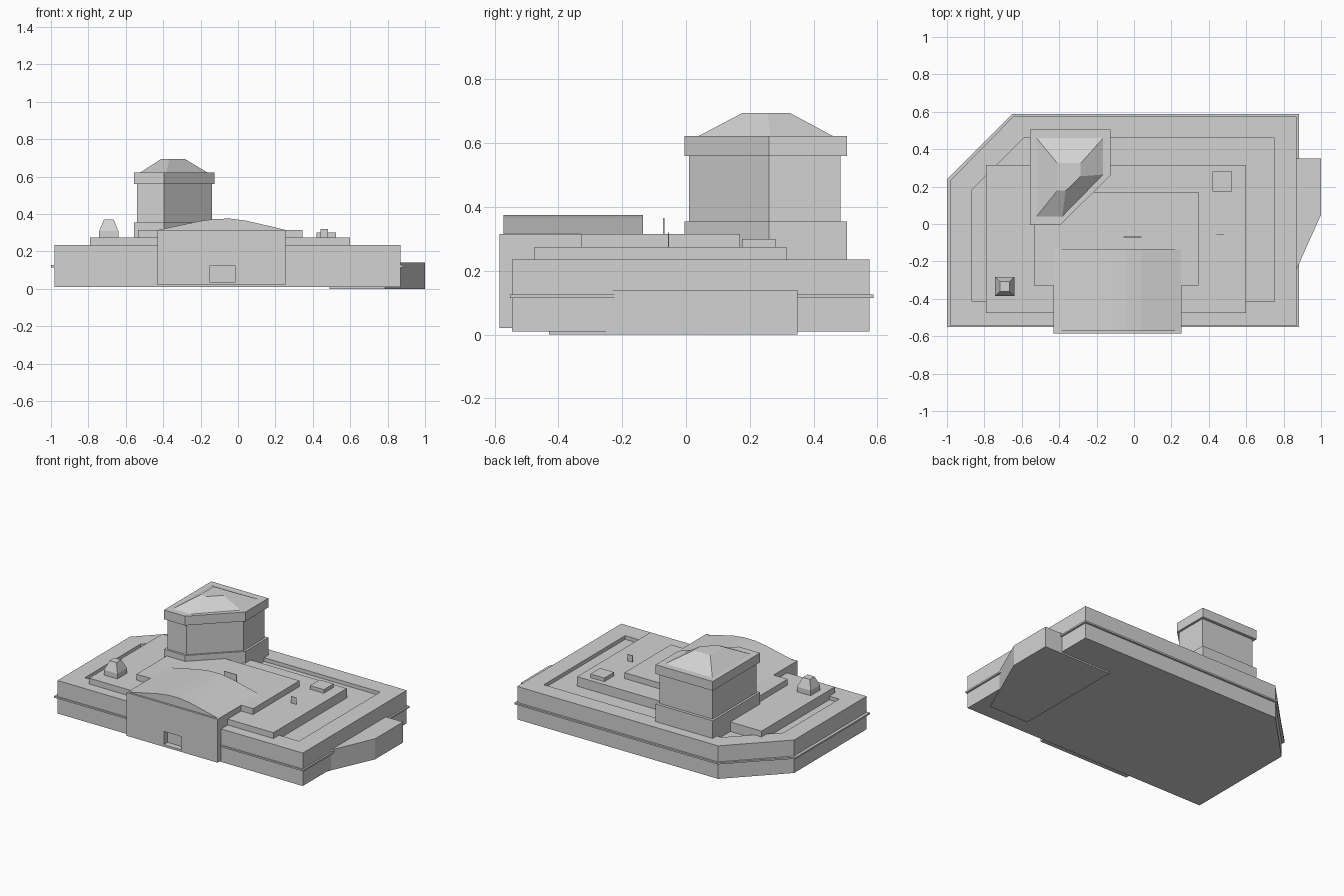
import bpy
import bmesh

cube = bpy.data.objects.get("Cube")
if cube:
    bpy.data.objects.remove(cube, do_unlink=True)

stone = bpy.data.materials.new("light grey")
stone.use_nodes = True
stone.diffuse_color = (0.65, 0.65, 0.65, 1)
bsdf = stone.node_tree.nodes["Principled BSDF"]
bsdf.inputs["Base Color"].default_value = stone.diffuse_color
bsdf.inputs["Roughness"].default_value = 0.9


def loft(name, rings, upright=True):
    """Skin equal-sized outlines; each ring is (outline, level) along z, or along y if not upright."""
    bm = bmesh.new()
    loops = [[bm.verts.new((a, b, t) if upright else (a, t, b)) for a, b in outline]
             for outline, t in rings]
    n = len(loops[0])
    for low, high in zip(loops, loops[1:]):
        for i in range(n):
            j = (i + 1) % n
            bm.faces.new((low[i], low[j], high[j], high[i]))
    bm.faces.new(loops[0])
    bm.faces.new(loops[-1])
    bmesh.ops.recalc_face_normals(bm, faces=bm.faces)
    mesh = bpy.data.meshes.new(name)
    bm.to_mesh(mesh)
    bm.free()
    mesh.materials.append(stone)
    obj = bpy.data.objects.new(name, mesh)
    bpy.context.collection.objects.link(obj)
    return obj


def rect(a0, a1, b0, b1):
    return [(a0, b0), (a1, b0), (a1, b1), (a0, b1)]


def back_cut(x0, x1, y0, y1, cx, cy):
    """Rectangle with its back right corner cut off."""
    return [(x0, y0), (x1, y0), (x1, y1), (cx, y1), (x0, cy)]


def front_cut(x0, x1, y0, y1, cx, cy):
    """Rectangle with its front left corner cut off."""
    return [(x0, y0), (cx, y0), (x1, cy), (x1, y1), (x0, y1)]


def box(name, x0, x1, y0, y1, z0, z1):
    return loft(name, [(rect(x0, x1, y0, y1), z0), (rect(x0, x1, y0, y1), z1)])


# Main hall with a sunken roof behind its parapet, and the ledge around it
hall = back_cut(-0.98, 0.87, -0.545, 0.575, -0.645, 0.235)
sunken = back_cut(-0.865, 0.75, -0.415, 0.46, -0.59, 0.185)
loft("main_hall", [(hall, 0.01), (hall, 0.235), (sunken, 0.235), (sunken, 0.21)])
ledge = back_cut(-1.0, 0.882, -0.552, 0.588, -0.65, 0.24)
loft("wall_ledge", [(ledge, 0.115), (ledge, 0.126)])

# Stepped roof
box("lower_roof_step", -0.79, 0.6, -0.475, 0.315, 0.2, 0.275)
box("upper_roof_step", -0.535, 0.345, -0.33, 0.17, 0.27, 0.315)

# Entrance block with a recessed doorway, under a low arched roof
front = rect(-0.43, 0.255, 0.02, 0.315)
door = rect(-0.15, -0.015, 0.035, 0.125)
loft("entrance_block", [(front, -0.33), (front, -0.585), (door, -0.585), (door, -0.545)], False)
arch = [(-0.43, 0.314), (-0.36, 0.329), (-0.2, 0.363), (-0.12, 0.374), (-0.04, 0.375),
        (0.04, 0.365), (0.2, 0.328), (0.255, 0.314)]
loft("entrance_roof", [(arch, -0.572), (arch, -0.135)], False)

# Side annex
annex = [(0.49, -0.43), (0.785, -0.43), (1.0, 0.05), (1.0, 0.35), (0.49, 0.35)]
loft("side_annex", [(annex, 0.0), (annex, 0.14)])

# Tower: wide base, narrower shaft, overhanging cap and hipped roof
wide = front_cut(-0.555, -0.125, -0.005, 0.505, -0.395, 0.26)
shaft = front_cut(-0.54, -0.14, 0.01, 0.485, -0.395, 0.26)
eaves = front_cut(-0.525, -0.16, 0.035, 0.465, -0.385, 0.265)
ridge = front_cut(-0.41, -0.285, 0.178, 0.325, -0.365, 0.255)
loft("tower_base", [(wide, 0.2), (wide, 0.355)])
loft("tower_shaft", [(shaft, 0.35), (shaft, 0.565)])
loft("tower_cap", [(wide, 0.56), (wide, 0.623)])
loft("tower_roof", [(eaves, 0.62), (ridge, 0.695)])

# Small roof turret
turret = rect(-0.742, -0.64, -0.385, -0.283)
turret_top = rect(-0.717, -0.665, -0.36, -0.308)
loft("roof_turret", [(turret, 0.27), (turret, 0.31), (turret_top, 0.37)])

# Roof vent and thin upright panels
box("roof_vent", 0.42, 0.525, 0.175, 0.28, 0.27, 0.3)
box("small_roof_panel", 0.44, 0.48, -0.057, -0.053, 0.275, 0.32)
box("large_roof_panel", -0.055, 0.04, -0.072, -0.068, 0.315, 0.366)
